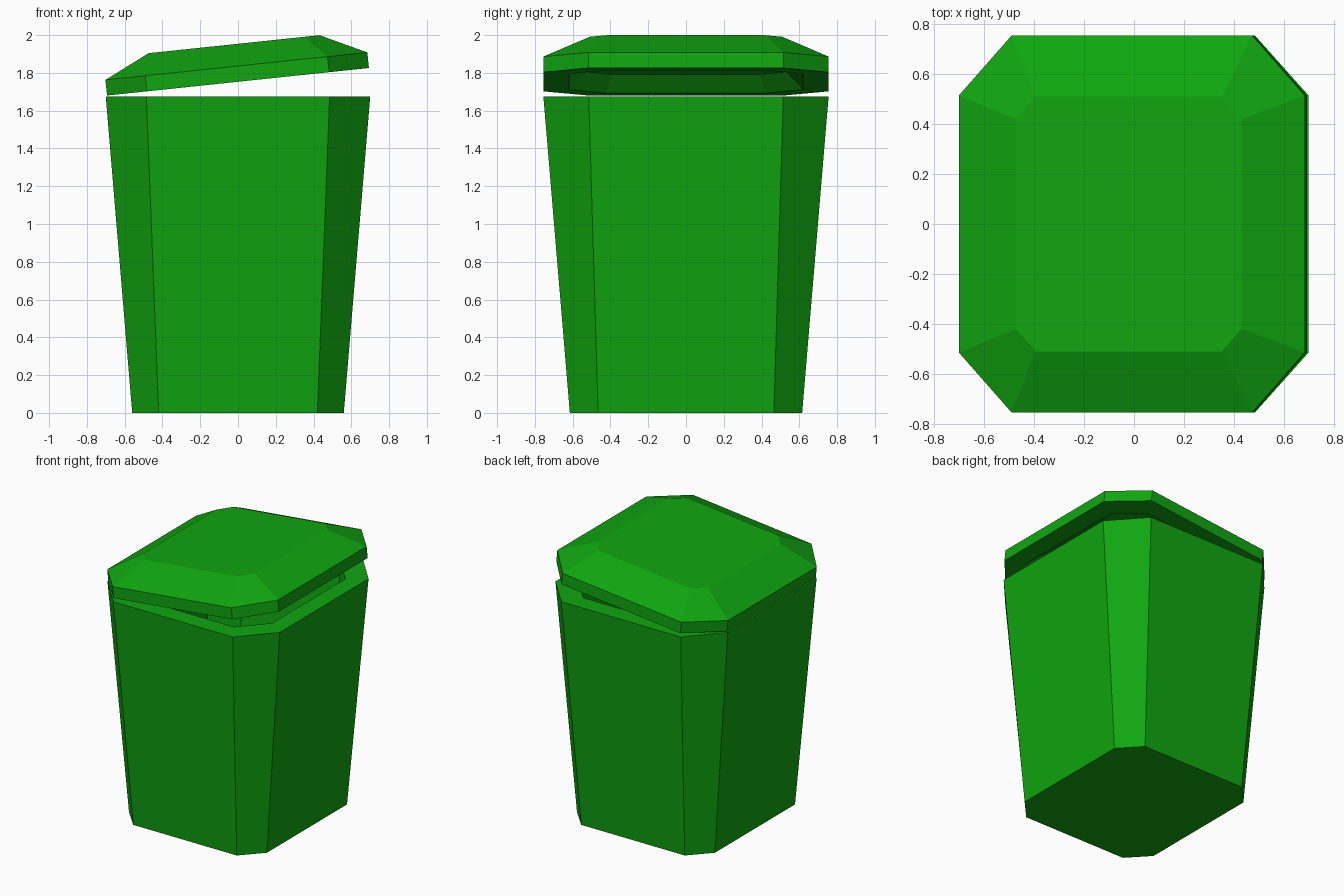
import bpy, bmesh, math

cube = bpy.data.objects.get("Cube")
if cube:
    bpy.data.objects.remove(cube, do_unlink=True)

green = bpy.data.materials.new("bin green")
green.use_nodes = True
colour = (0.005, 0.38, 0.005, 1)
green.diffuse_color = colour
green.node_tree.nodes["Principled BSDF"].inputs["Base Color"].default_value = colour


def octagon(x, y, cx, cy, z):
    """Chamfered rectangle: half sizes x, y with flats ending at cx, cy."""
    quarter = [(x, cy), (cx, y)]
    half = quarter + [(-a, b) for a, b in reversed(quarter)]
    return [(a, b, z) for a, b in half + [(-a, -b) for a, b in half]]


def loft(name, sections):
    """Closed skin through octagon sections, capped at both ends."""
    bm = bmesh.new()
    rings = [[bm.verts.new(p) for p in octagon(*s)] for s in sections]
    for lower, upper in zip(rings, rings[1:]):
        for i in range(8):
            j = (i + 1) % 8
            bm.faces.new((lower[i], lower[j], upper[j], upper[i]))
    bm.faces.new(rings[0])
    bm.faces.new(rings[-1])
    bmesh.ops.recalc_face_normals(bm, faces=bm.faces)
    mesh = bpy.data.meshes.new(name)
    bm.to_mesh(mesh)
    bm.free()
    mesh.materials.append(green)
    obj = bpy.data.objects.new(name, mesh)
    bpy.context.collection.objects.link(obj)
    return obj


# Tapered body: outer base, outer rim, inner rim, inner floor
loft("bin_body", [
    (0.56, 0.615, 0.42, 0.465, 0),
    (0.70, 0.755, 0.485, 0.515, 1.675),
    (0.575, 0.62, 0.40, 0.425, 1.675),
    (0.46, 0.505, 0.345, 0.38, 0.1),
])

# Tilted lid: recess ceiling, recess mouth, lower rim, upper rim, bevelled top
lid = loft("bin_lid", [
    (0.48, 0.53, 0.36, 0.39, 0.09),
    (0.575, 0.62, 0.40, 0.425, 0),
    (0.697, 0.755, 0.485, 0.515, 0),
    (0.697, 0.755, 0.485, 0.515, 0.083),
    (0.455, 0.51, 0.375, 0.42, 0.2),
])
lid.location = (0, 0, 1.753)
lid.rotation_euler = (0, math.radians(-6), 0)
